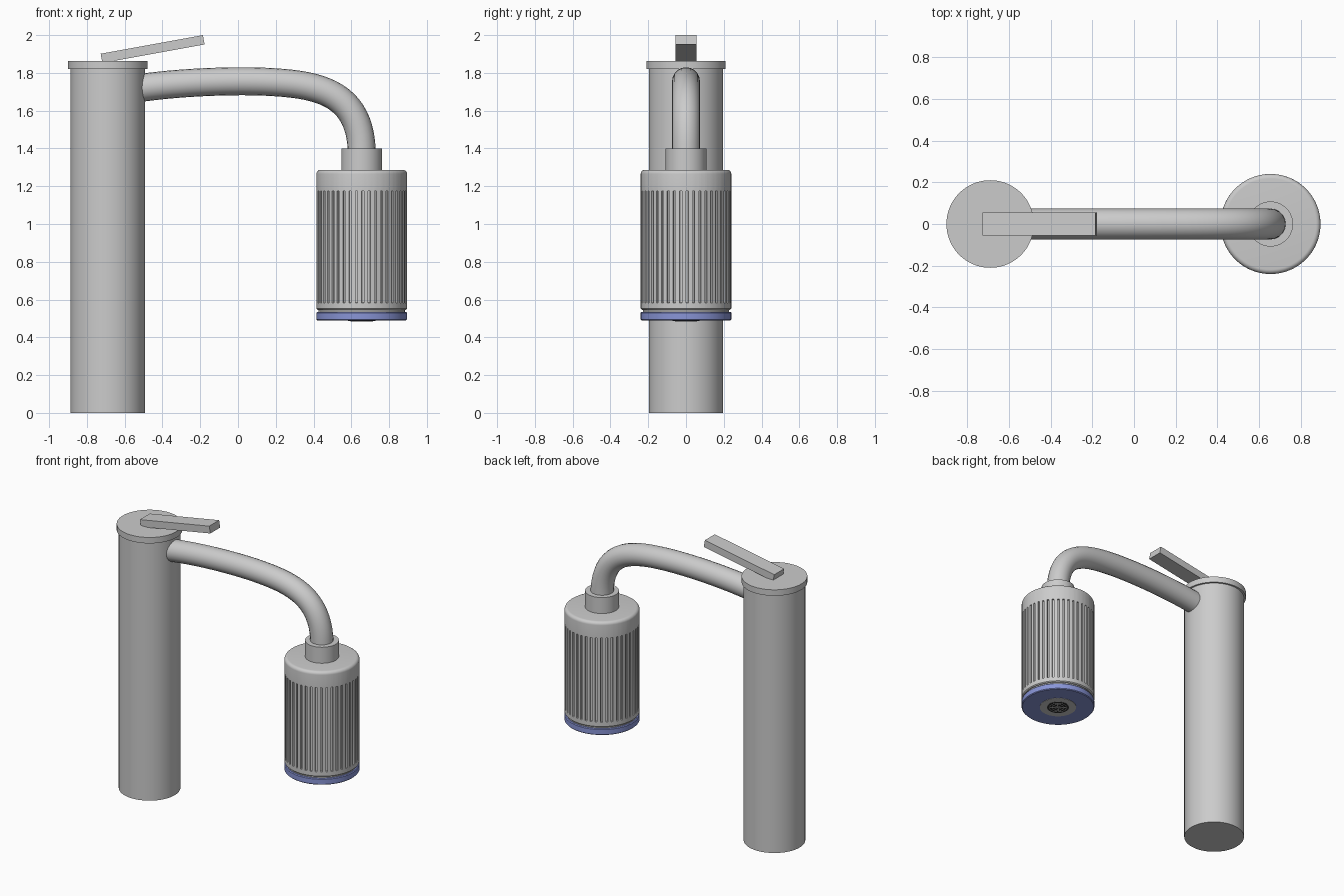
import bpy, bmesh, math
from mathutils import Vector

cube = bpy.data.objects.get("Cube")
if cube:
    bpy.data.objects.remove(cube, do_unlink=True)


def material(name, rgb):
    m = bpy.data.materials.new(name)
    m.use_nodes = True
    m.diffuse_color = (*rgb, 1)
    m.node_tree.nodes["Principled BSDF"].inputs["Base Color"].default_value = (*rgb, 1)
    return m


GREY = material("satin grey", (0.6, 0.6, 0.6))
BLUE = material("soft blue", (0.25, 0.30, 0.68))
DARK = material("dark mesh", (0.04, 0.04, 0.04))

COLUMN_X, FILTER_X = -0.69, 0.655


def finish(obj, mat, smooth=True):
    obj.data.materials.append(mat)
    bpy.ops.object.select_all(action='DESELECT')
    obj.select_set(True)
    bpy.context.view_layer.objects.active = obj
    if smooth:
        bpy.ops.object.shade_smooth_by_angle(angle=math.radians(32))
    return obj


def lathe(name, profile, x, mat, angles=None, inset=None):
    """Revolve (radius, z) points; inset(ring, column) lowers the radius."""
    angles = angles or [math.tau * i / 96 for i in range(96)]
    bm = bmesh.new()
    rings = []
    for r, (rad, z) in enumerate(profile):
        ring = []
        for c, a in enumerate(angles):
            d = rad - (inset(r, c) if inset else 0)
            ring.append(bm.verts.new((d * math.cos(a), d * math.sin(a), z)))
        rings.append(ring)
    n = len(angles)
    for low, high in zip(rings, rings[1:]):
        for i in range(n):
            j = (i + 1) % n
            bm.faces.new((low[i], low[j], high[j], high[i]))
    bm.faces.new(rings[0][::-1])
    bm.faces.new(rings[-1])
    bmesh.ops.recalc_face_normals(bm, faces=bm.faces)
    mesh = bpy.data.meshes.new(name)
    bm.to_mesh(mesh)
    bm.free()
    obj = bpy.data.objects.new(name, mesh)
    obj.location.x = x
    bpy.context.collection.objects.link(obj)
    return finish(obj, mat)


def box(name, size, location, mat, rotation=(0, 0, 0)):
    bpy.ops.mesh.primitive_cube_add(size=1, location=location, rotation=rotation)
    obj = bpy.context.object
    obj.name = name
    obj.scale = size
    return finish(obj, mat, smooth=False)


# Column, cap and tilted lever
lathe("column", [(0.197, 0), (0.197, 1.82)], COLUMN_X, GREY)
lathe("column_cap", [(0.21, 1.82), (0.21, 1.862)], COLUMN_X, GREY)
box("lever", (0.55, 0.11, 0.05), (-0.452, 0, 1.926), GREY, (0, math.radians(-10.3), 0))

# Curved spout pipe
curve = bpy.data.curves.new("spout", 'CURVE')
curve.dimensions = '3D'
curve.bevel_depth = 0.074
curve.bevel_resolution = 8
curve.resolution_u = 20
curve.use_fill_caps = True
spline = curve.splines.new('BEZIER')
# Each point: left handle, centre, right handle in the x-z plane
path = [((-0.7, 1.69), (-0.58, 1.71), (-0.36, 1.75)),
        ((0.0, 1.765), (0.2, 1.75), (0.43, 1.735)),
        ((0.65, 1.69), (FILTER_X, 1.38), (FILTER_X, 1.3))]
spline.bezier_points.add(len(path) - 1)
for p, (left, centre, right) in zip(spline.bezier_points, path):
    p.handle_left_type = p.handle_right_type = 'FREE'
    p.handle_left = Vector((left[0], 0, left[1]))
    p.co = Vector((centre[0], 0, centre[1]))
    p.handle_right = Vector((right[0], 0, right[1]))
spout = bpy.data.objects.new("spout", curve)
bpy.context.collection.objects.link(spout)
bpy.ops.object.select_all(action='DESELECT')
spout.select_set(True)
bpy.context.view_layer.objects.active = spout
bpy.ops.object.convert(target='MESH')
finish(bpy.context.object, GREY)

# Collar joining the spout to the filter
lathe("filter_collar", [(0.108, 1.28), (0.108, 1.40)], FILTER_X, GREY)

# Filter housing with narrow vertical grooves
FLUTES = 44
flute_angles = [math.tau * (i + f) / FLUTES for i in range(FLUTES)
                for f in (0, 0.03, 0.33, 0.36)]
R, TOP = 0.24, 1.287
housing = [(R - 0.006, 0.546), (R, 0.552), (R, 0.582), (R, 0.584), (R, 1.174), (R, 1.176)]
for k in range(7):
    a = math.pi / 2 * k / 6
    housing.append((R - 0.022 + 0.022 * math.cos(a), TOP - 0.022 + 0.022 * math.sin(a)))
lathe("filter_housing", housing, FILTER_X, GREY, flute_angles,
      lambda r, c: 0.01 if r in (3, 4) and c % 4 in (1, 2) else 0)

# Recessed gap and blue ring below the housing
lathe("housing_gap", [(0.228, 0.53), (0.228, 0.55)], FILTER_X, GREY)
lathe("blue_ring", [(R - 0.005, 0.49), (R, 0.495), (R, 0.53), (R - 0.005, 0.535)],
      FILTER_X, BLUE)

# Outlet underneath: grey plate, dark mesh, thin rings and spokes
lathe("outlet_plate", [(0.12, 0.488), (0.12, 0.495)], FILTER_X, GREY)
lathe("outlet_mesh", [(0.072, 0.486), (0.072, 0.49)], FILTER_X, DARK)
for i, radius in enumerate((0.02, 0.04, 0.058)):
    bpy.ops.mesh.primitive_torus_add(location=(FILTER_X, 0, 0.486), major_radius=radius,
                                     minor_radius=0.002, major_segments=40, minor_segments=6)
    bpy.context.object.name = f"outlet_ring_{i + 1}"
    finish(bpy.context.object, GREY)
for i in range(2):
    box(f"outlet_spoke_{i + 1}", (0.116, 0.004, 0.003), (FILTER_X, 0, 0.486), GREY,
        (0, 0, math.pi / 4 + i * math.pi / 2))
